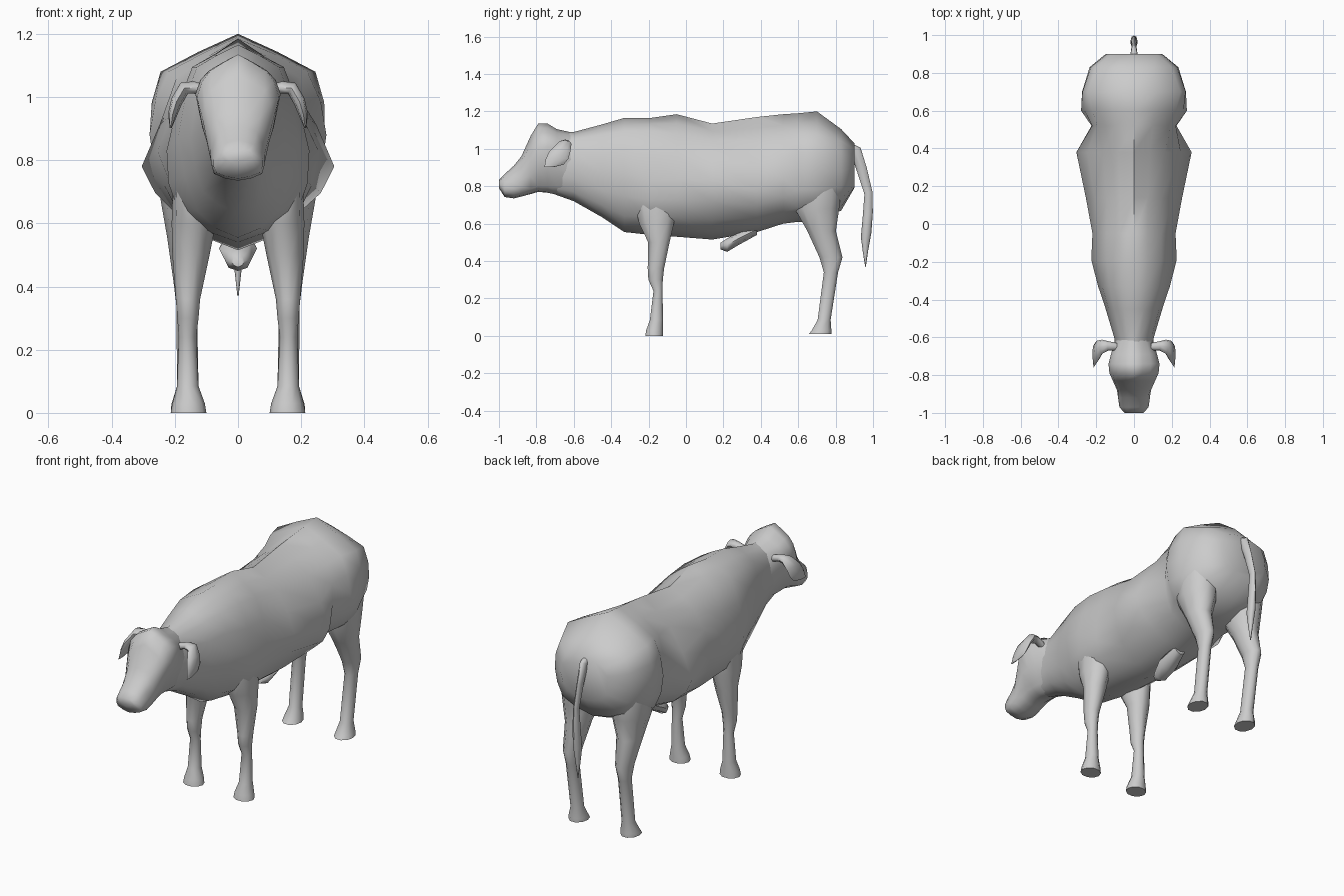
import bpy, bmesh, math
from mathutils import Vector

hide = bpy.data.materials.new("grey hide")
hide.diffuse_color = (0.6, 0.6, 0.6, 1)


def loft(name, rings, sharp=60):
    """Skin a row of equal rings, cap both ends, shade smooth."""
    bm = bmesh.new()
    rows = [[bm.verts.new(p) for p in r] for r in rings]
    n = len(rows[0])
    for a, b in zip(rows, rows[1:]):
        for i in range(n):
            j = (i + 1) % n
            bm.faces.new((a[i], a[j], b[j], b[i]))
    for end in (rows[0], rows[-1]):
        bm.faces.new(end)
    bmesh.ops.recalc_face_normals(bm, faces=bm.faces)
    me = bpy.data.meshes.new(name)
    bm.to_mesh(me)
    bm.free()
    me.materials.append(hide)
    ob = bpy.data.objects.new(name, me)
    bpy.context.collection.objects.link(ob)
    bpy.context.view_layer.objects.active = ob
    ob.select_set(True)
    bpy.ops.object.shade_smooth_by_angle(angle=math.radians(sharp))
    ob.select_set(False)
    return ob


def rounded(pts):
    """Insert midpoints in a closed ring: straight beside the spine, curved elsewhere."""
    n, out = len(pts), []
    for i in range(n):
        a, b, c, d = (pts[(i + k) % n] for k in (-1, 0, 1, 2))
        w = 0.01 if i in (0, n - 1) else 0.045
        out += [b, (b + c) * (0.5 + w) - (a + d) * w]
    return out


def section(y, zt, xu, zu, xm, zm, xl, zl, zb):
    """Symmetric cross-section: top, upper, middle, lower, bottom."""
    half = [(xu, zu), (xm, zm), (xl, zl)]
    pts = [(0, zt)] + half + [(0, zb)] + [(-x, z) for x, z in reversed(half)]
    return rounded([Vector((x, y, z)) for x, z in pts])


def oval(c, u, v, n=10):
    c, u, v = Vector(c), Vector(u), Vector(v)
    return [c + u * math.cos(2 * math.pi * i / n) + v * math.sin(2 * math.pi * i / n)
            for i in range(n)]


# Trunk and neck
loft("body", [section(*s) for s in [
    (-.74, 1.09, .06, 1.04, .09, .93, .06, .80, .77),
    (-.60, 1.09, .07, 1.05, .105, .92, .08, .77, .72),
    (-.45, 1.13, .105, 1.075, .15, .87, .11, .70, .635),
    (-.33, 1.165, .13, 1.095, .19, .87, .13, .64, .555),
    (-.19, 1.165, .145, 1.095, .226, .83, .19, .64, .54),
    (-.05, 1.185, .145, 1.08, .22, .84, .19, .635, .53),
    (.14, 1.135, .145, 1.045, .255, .83, .185, .62, .515),
    (.38, 1.17, .165, 1.045, .305, .78, .19, .63, .555),
    (.52, 1.185, .195, 1.06, .225, .84, .175, .66, .60),
    (.60, 1.19, .22, 1.08, .28, .88, .225, .69, .61),
    (.70, 1.20, .245, 1.08, .275, .88, .232, .69, .61),
    (.83, 1.105, .20, 1.04, .235, .88, .185, .73, .67),
    (.90, 1.03, .12, 1.00, .15, .90, .11, .81, .79)]])

# Head, muzzle to poll
loft("head", [section(*s) for s in [
    (-1.0, .835, .035, .83, .05, .815, .04, .80, .79),
    (-.97, .865, .05, .85, .077, .80, .068, .76, .742),
    (-.92, .91, .06, .89, .084, .82, .076, .757, .735),
    (-.88, .96, .07, .935, .09, .84, .074, .765, .745),
    (-.83, 1.07, .085, 1.02, .112, .93, .075, .785, .758),
    (-.79, 1.135, .085, 1.085, .13, 1.00, .08, .80, .77),
    (-.74, 1.135, .09, 1.085, .135, 1.01, .08, .80, .765),
    (-.69, 1.105, .085, 1.065, .122, 1.00, .08, .80, .755),
    (-.60, 1.085, .06, 1.05, .095, .93, .07, .80, .73)]])

# Legs: (z, y front, y back, x inner, x outer)
FRONT = [(0, -.22, -.12, .10, .213), (.03, -.215, -.12, .105, .208),
         (.085, -.195, -.12, .125, .193), (.24, -.175, -.125, .132, .188),
         (.30, -.203, -.122, .125, .192), (.36, -.207, -.115, .12, .197),
         (.50, -.205, -.085, .09, .208), (.60, -.255, -.06, .07, .21),
         (.70, -.28, -.04, .07, .207), (.80, -.27, -.05, .08, .20)]
HIND = [(.01, .655, .78, .11, .213), (.03, .67, .78, .112, .21),
        (.085, .702, .775, .125, .193), (.34, .735, .815, .13, .195),
        (.42, .71, .84, .12, .205), (.56, .645, .805, .095, .225),
        (.68, .575, .825, .06, .246), (.82, .57, .84, .06, .256),
        (.95, .60, .80, .06, .24)]

for side, s in (("right", 1), ("left", -1)):
    for kind, rows in (("front", FRONT), ("hind", HIND)):
        loft(f"{side}_{kind}_leg", [
            oval((s * (x0 + x1) / 2, (y0 + y1) / 2, z),
                 (s * (x1 - x0) / 2, 0, 0), (0, (y1 - y0) / 2, 0))
            for z, y0, y1, x0, x1 in rows])
    # Drooping ear: centre, half breadth, thickness direction
    loft(f"{side}_ear", [
        oval((s * x, y, z), (0, b, 0), (s * tx, 0, tz), 8)
        for x, y, z, b, tx, tz in [
            (.09, -.65, 1.015, .02, 0, .02), (.135, -.645, 1.03, .024, .005, .02),
            (.17, -.65, 1.028, .038, .012, .017), (.195, -.675, .985, .057, .016, .01),
            (.207, -.69, .945, .06, .014, .004), (.211, -.705, .915, .05, .007, 0),
            (.213, -.735, .902, .025, .003, 0)]])

# Tail with a thicker tuft: centre y, z, half width, half depth
loft("tail", [oval((0, y, z), (w, 0, 0), (0, d, d * .4), 8) for y, z, w, d in [
    (.87, 1.01, .02, .03), (.905, .995, .018, .028), (.94, .89, .013, .026),
    (.975, .765, .012, .021), (.972, .65, .018, .027), (.963, .54, .02, .028),
    (.96, .45, .011, .014), (.96, .37, .002, .002)]])

# Belly sheath
loft("sheath", [oval((0, y, z), (w, 0, 0), (0, 0, h), 8) for y, z, w, h in [
    (.185, .48, .02, .018), (.22, .485, .042, .036),
    (.28, .52, .06, .035), (.38, .57, .035, .03)]])
